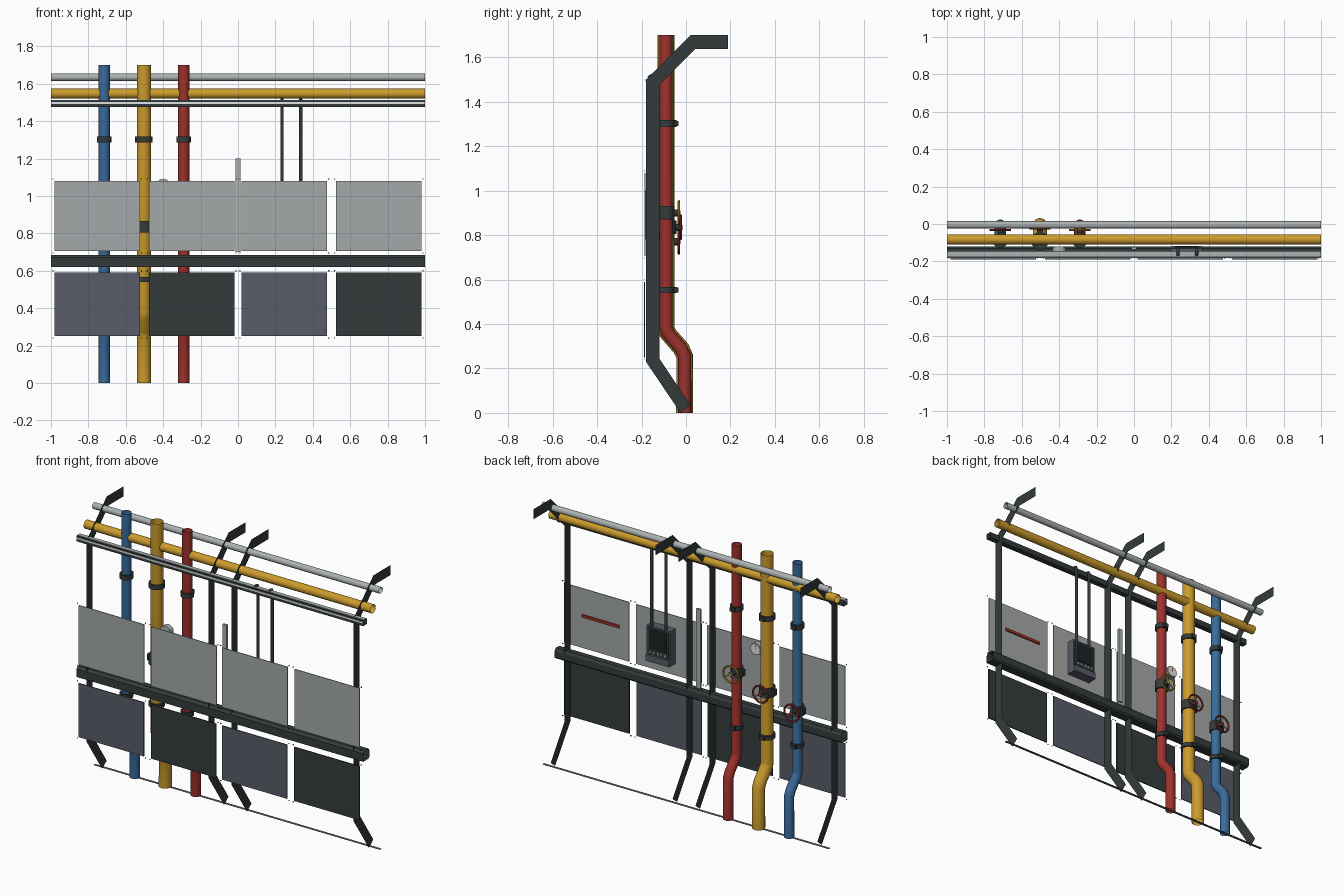
import bpy, bmesh, math
from mathutils import Matrix, Vector

old = bpy.data.objects.get("Cube")
if old:
    bpy.data.objects.remove(old, do_unlink=True)


def material(name, *rgb):
    lin = [((c / 255 + 0.055) / 1.055) ** 2.4 for c in rgb] + [1]
    m = bpy.data.materials.new(name)
    m.use_nodes = True
    m.diffuse_color = lin
    m.node_tree.nodes["Principled BSDF"].inputs["Base Color"].default_value = lin
    return m


YELLOW = material("yellow paint", 204, 156, 45)
BLUE = material("blue paint", 57, 108, 156)
RED = material("red paint", 158, 50, 45)
DARK = material("dark steel", 52, 59, 59)
SLATE = material("slate panel", 88, 92, 104)
GREY = material("light grey panel", 164, 169, 168)
SILVER = material("silver metal", 172, 177, 177)
WHITE = material("white trim", 226, 228, 228)
BLACK = material("black screen", 28, 32, 34)


def finish(name, bm, mat, smooth=False):
    me = bpy.data.meshes.new(name)
    bm.to_mesh(me)
    bm.free()
    me.materials.append(mat)
    ob = bpy.data.objects.new(name, me)
    bpy.context.collection.objects.link(ob)
    if smooth:
        bpy.ops.object.select_all(action='DESELECT')
        ob.select_set(True)
        bpy.context.view_layer.objects.active = ob
        bpy.ops.object.shade_smooth_by_angle(angle=math.radians(40))
    return ob


def box(name, lo, hi, mat):
    lo, hi = Vector(lo), Vector(hi)
    bm = bmesh.new()
    bmesh.ops.create_cube(bm, size=1, matrix=Matrix.Translation((lo + hi) / 2)
                          @ Matrix.Diagonal((*(hi - lo), 1)))
    return finish(name, bm, mat)


def rod(name, a, b, r, mat, sides=24):
    a, b = Vector(a), Vector(b)
    turn = (b - a).to_track_quat('Z', 'Y').to_matrix().to_4x4()
    bm = bmesh.new()
    bmesh.ops.create_cone(bm, cap_ends=True, segments=sides, radius1=r, radius2=r,
                          depth=(b - a).length,
                          matrix=Matrix.Translation((a + b) / 2) @ turn)
    return finish(name, bm, mat, True)


def pipe(name, path, r, mat):
    # open-ended tube along a path
    cu = bpy.data.curves.new(name, 'CURVE')
    cu.dimensions = '3D'
    cu.bevel_depth = r
    cu.bevel_resolution = 6
    sp = cu.splines.new('POLY')
    sp.points.add(len(path) - 1)
    for p, co in zip(sp.points, path):
        p.co = (*co, 1)
    cu.materials.append(mat)
    ob = bpy.data.objects.new(name, cu)
    bpy.context.collection.objects.link(ob)
    return ob


def beam(name, profile, mat, closed=True):
    # open-ended extrusion of a y-z profile along the full width
    bm = bmesh.new()
    ends = [[bm.verts.new((x, y, z)) for y, z in profile] for x in (-1, 1)]
    n = len(profile)
    for i in range(n if closed else n - 1):
        j = (i + 1) % n
        bm.faces.new((ends[0][i], ends[0][j], ends[1][j], ends[1][i]))
    if closed:
        bmesh.ops.recalc_face_normals(bm, faces=bm.faces)
    return finish(name, bm, mat)


# Bent flat ribs
RIB = [(-0.025, 0), (0.02, 0.035), (-0.12, 0.245), (-0.12, 1.475), (0.04, 1.637),
       (0.19, 1.637), (0.19, 1.7), (0.02, 1.7), (-0.18, 1.5), (-0.18, 0.23)]
for i, x in enumerate((-0.93, -0.08, 0.08, 0.93)):
    bm = bmesh.new()
    bm.faces.new([bm.verts.new((x, y, z)) for y, z in RIB])
    finish(f"rib_{i + 1}", bm, DARK)

# Long horizontal members
beam("floor_strip", [(-0.015, 0.002), (0.005, 0.002)], SLATE, closed=False)
beam("middle_beam", [(-0.18, 0.62), (-0.13, 0.62), (-0.12, 0.63), (-0.12, 0.67),
                     (-0.13, 0.685), (-0.165, 0.685), (-0.18, 0.67)], DARK)
beam("top_beam", [(-0.18, 1.475), (-0.145, 1.475), (-0.145, 1.51), (-0.18, 1.51)], DARK)
box("top_beam_cover", (-1, -0.174, 1.51), (1, -0.148, 1.513), SILVER)
box("top_beam_stripe", (-1, -0.183, 1.492), (1, -0.18, 1.502), WHITE)
pipe("silver_rail", [(-1, -0.005, 1.634), (1, -0.005, 1.634)], 0.02, SILVER)
pipe("yellow_rail", [(-1, -0.083, 1.547), (1, -0.083, 1.547)], 0.027, YELLOW)

# Wall panels in two rows, with corner rivets
for i, (x0, x1) in enumerate(((-0.98, -0.525), (-0.475, -0.02), (0.02, 0.475), (0.525, 0.98))):
    box(f"upper_panel_{i + 1}", (x0, -0.187, 0.705), (x1, -0.182, 1.08), GREY)
    box(f"lower_panel_{i + 1}", (x0, -0.19, 0.25), (x1, -0.184, 0.59), (SLATE, DARK)[i % 2])
    for x in (x0 - 0.01, x1 + 0.01):
        for z in (0.24, 0.6, 0.695, 1.09):
            box("rivet", (x - 0.003, -0.187, z - 0.003), (x + 0.003, -0.184, z + 0.003), SLATE)


def hand_wheel(name, x, y, z, mat):
    bm = bmesh.new()
    seg, ring = 28, 8
    loops = []
    for i in range(seg):
        a = math.tau * i / seg
        loop = []
        for j in range(ring):
            b = math.tau * j / ring
            r = 0.052 + 0.006 * math.cos(b)
            loop.append(bm.verts.new((x + r * math.cos(a), y + 0.006 * math.sin(b),
                                      z + r * math.sin(a))))
        loops.append(loop)
    for i in range(seg):
        p, q = loops[i], loops[(i + 1) % seg]
        for j in range(ring):
            k = (j + 1) % ring
            bm.faces.new((p[j], p[k], q[k], q[j]))
    bmesh.ops.recalc_face_normals(bm, faces=bm.faces)
    finish(name + "_rim", bm, mat, True)
    for i in range(3):
        a = math.tau * i / 3 + math.pi / 2
        rod(name + "_spoke", (x, y, z),
            (x + 0.052 * math.cos(a), y, z + 0.052 * math.sin(a)), 0.004, SILVER, 8)
    rod(name + "_hub", (x, y - 0.008, z), (x, y + 0.008, z), 0.011, mat, 16)


# Vertical pipes with clamps, valves and hand wheels
Y = -0.09
BEND = [(Y, 1.7), (Y, 0.385), (-0.083, 0.36), (-0.022, 0.29), (-0.006, 0.255), (-0.006, 0)]
for name, x, r, mat, valve_z, wheel_mat in (
        ("blue", -0.715, 0.03, BLUE, 0.77, RED),
        ("yellow", -0.503, 0.038, YELLOW, 0.835, RED),
        ("red", -0.29, 0.03, RED, 0.9, YELLOW)):
    pipe(name + "_pipe", [(x, y, z) for y, z in BEND], r, mat)
    for z, half in ((1.302, 0.015), (0.553, 0.013), (valve_z, 0.03)):
        rod(name + "_clamp", (x, Y, z - half), (x, Y, z + half), r + 0.009, DARK)
    for z in (1.302, 0.553):
        box(name + "_clamp_lug", (x - 0.016, Y + r, z - 0.012), (x + 0.016, Y + r + 0.018, z + 0.012), DARK)
    wheel_y = Y + r + 0.028
    box(name + "_valve_ear", (x - r - 0.02, Y - 0.015, valve_z - 0.02),
        (x, Y + 0.015, valve_z + 0.02), DARK)
    rod(name + "_valve_stem", (x, Y, valve_z), (x, wheel_y, valve_z), 0.016, DARK, 16)
    hand_wheel(name + "_wheel", x, wheel_y, valve_z, wheel_mat)

# Pressure gauge behind the upper panel
rod("gauge_case", (-0.4, -0.155, 1.055), (-0.4, -0.122, 1.055), 0.037, SILVER)
rod("gauge_dial", (-0.4, -0.122, 1.055), (-0.4, -0.12, 1.055), 0.031, WHITE)
box("gauge_needle", (-0.402, -0.12, 1.055), (-0.398, -0.118, 1.08), RED)

# Control box with two conduits
box("control_box", (0.2, -0.182, 0.8), (0.365, -0.13, 1.0), SLATE)
box("control_box_base", (0.2, -0.182, 0.78), (0.365, -0.118, 0.82), SLATE)
box("control_box_lid", (0.21, -0.13, 0.825), (0.355, -0.124, 0.99), DARK)
box("control_screen", (0.222, -0.124, 0.86), (0.343, -0.12, 0.98), BLACK)
for i in range(5):
    x = 0.23 + 0.026 * i
    box("control_button", (x - 0.006, -0.124, 0.835), (x + 0.006, -0.12, 0.847), SILVER)
for side, x in (("right", 0.235), ("left", 0.335)):
    pipe(side + "_conduit", [(x, -0.137, 0.99), (x, -0.137, 1.495), (x, -0.143, 1.513),
                             (x, -0.155, 1.517), (x, -0.166, 1.508)], 0.009, DARK)

# Upright light bar and red bar on the inner wall
box("light_bar", (-0.014, -0.135, 0.7), (0.014, -0.122, 1.2), SILVER)
box("red_bar", (0.59, -0.182, 0.9), (0.85, -0.174, 0.918), RED)
